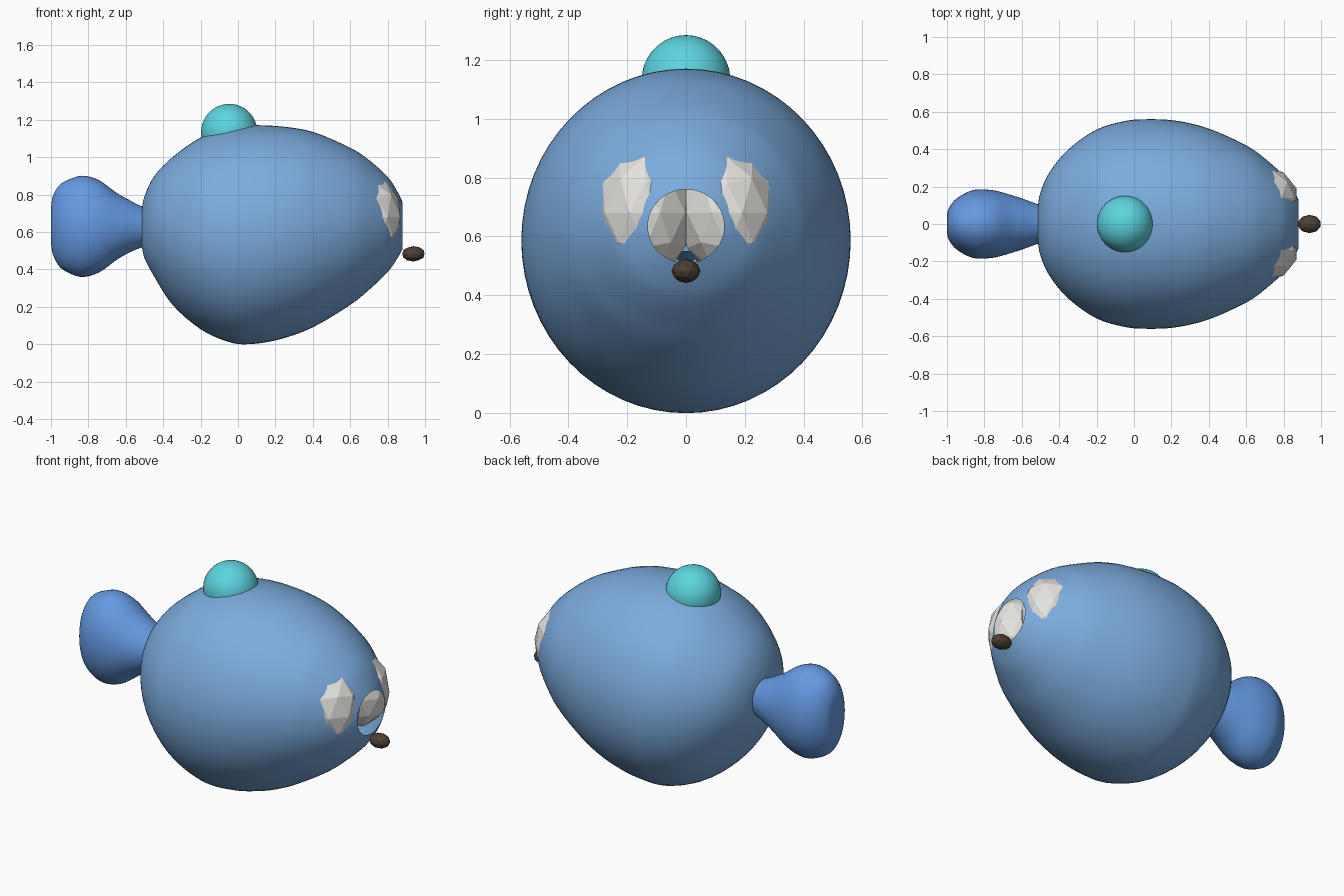
import bpy, bmesh, math
from mathutils import Vector

cube = bpy.data.objects.get("Cube")
if cube:
    bpy.data.objects.remove(cube, do_unlink=True)


def material(name, rgb):
    m = bpy.data.materials.new(name)
    m.use_nodes = True
    m.diffuse_color = (*rgb, 1)
    m.node_tree.nodes["Principled BSDF"].inputs["Base Color"].default_value = (*rgb, 1)
    return m


body_blue = material("body blue", (0.20, 0.41, 0.73))
tail_blue = material("tail blue", (0.13, 0.32, 0.76))
teal = material("teal", (0.11, 0.66, 0.74))
eye_white = material("eye white", (0.78, 0.76, 0.73))
dark_brown = material("dark brown", (0.075, 0.05, 0.036))


def finish(name, bm, mat, smooth):
    bmesh.ops.recalc_face_normals(bm, faces=bm.faces)
    for f in bm.faces:
        f.smooth = smooth
    mesh = bpy.data.meshes.new(name)
    bm.to_mesh(mesh)
    bm.free()
    mesh.materials.append(mat)
    obj = bpy.data.objects.new(name, mesh)
    bpy.context.collection.objects.link(obj)
    return obj


def refine(rows, steps=4):
    """Catmull-Rom interpolation through the station rows."""
    rows = [Vector(r) for r in rows]
    out = []
    for i in range(len(rows) - 1):
        a, b, c, d = (rows[max(0, min(len(rows) - 1, i + k))] for k in (-1, 0, 1, 2))
        for s in range(steps):
            t = s / steps
            out.append(b + (c - a) * (t / 2)
                       + (a * 2 - b * 5 + c * 4 - d) * (t * t / 2)
                       + (b * 3 - a - c * 3 + d) * (t ** 3 / 2))
    return out + [rows[-1]]


def loft(name, rows, mat, sides=64):
    """Elliptical rings along x; each row is x, bottom, top, half width.
    The first ring is capped and the last one left open."""
    bm = bmesh.new()
    rings = []
    for x, low, high, half in refine(rows):
        mid, tall = (low + high) / 2, (high - low) / 2
        angles = [2 * math.pi * k / sides for k in range(sides)]
        rings.append([bm.verts.new((x, half * math.cos(a), mid + tall * math.sin(a)))
                      for a in angles])
    for r, s in zip(rings, rings[1:]):
        for k in range(sides):
            n = (k + 1) % sides
            bm.faces.new((r[k], r[n], s[n], s[k]))
    bm.faces.new(rings[0])
    return finish(name, bm, mat, True)


def ball(name, centre, radii, mat, detail, smooth=False):
    bm = bmesh.new()
    bmesh.ops.create_icosphere(bm, subdivisions=detail, radius=1)
    for v in bm.verts:
        v.co = Vector(c + r * p for c, r, p in zip(centre, radii, v.co))
    return finish(name, bm, mat, smooth)


# Egg-shaped body, open at the mouth
loft("body", [
    (-.515, .53, .72, .09), (-.50, .46, .79, .17), (-.45, .365, .895, .28),
    (-.35, .21, 1.0, .40), (-.2, .08, 1.105, .505), (-.05, .012, 1.155, .55),
    (.06, 0, 1.17, .56), (.22, .025, 1.165, .553), (.4, .09, 1.135, .51),
    (.6, .21, 1.05, .42), (.7, .29, .985, .35), (.8, .385, .895, .26),
    (.85, .455, .82, .185), (.88, .51, .76, .13)], body_blue)

# Flared tail running into the body
loft("tail", [
    (-1, .55, .72, .045), (-.99, .48, .79, .085), (-.95, .41, .855, .135),
    (-.88, .37, .89, .175), (-.82, .36, .9, .185), (-.74, .385, .875, .178),
    (-.65, .45, .81, .153), (-.58, .49, .77, .13), (-.52, .515, .74, .108),
    (-.42, .55, .71, .08)], tail_blue, 48)

# Bump on the back
ball("top_bump", (-.047, 0, 1.132), (.151, .151, .153), teal, 4, True)

# Faceted eyes, partly sunk in the body and seen through the mouth
for side, name in ((1, "left_eye"), (-1, "right_eye")):
    ball(name, (.69, side * .14, .68), (.187, .168, .224), eye_white, 3 - 1)

# Small pebble at the mouth
ball("mouth_pebble", (.938, 0, .483), (.062, .049, .041), dark_brown, 2)
